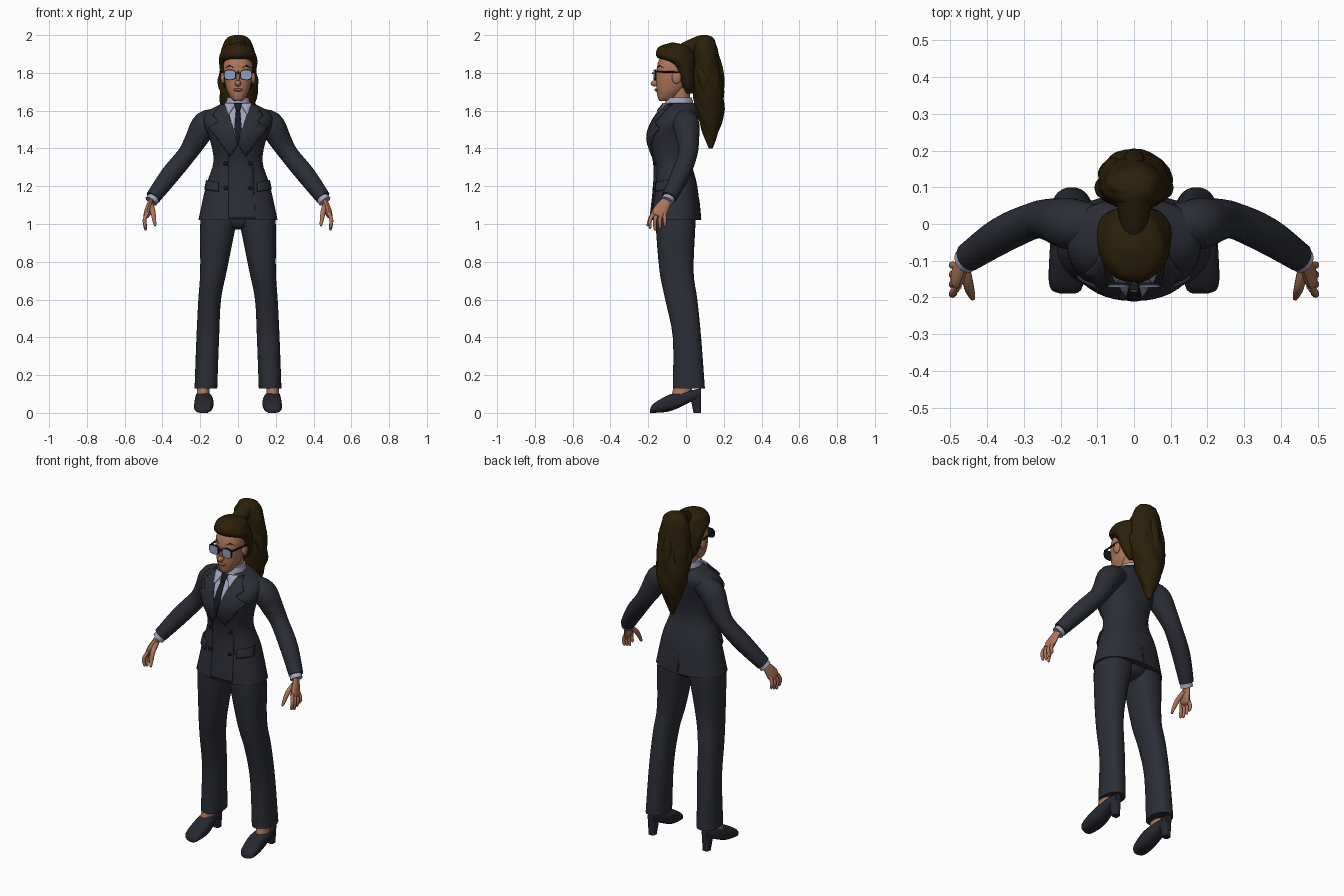
import bpy, bmesh, math
from mathutils import Vector
from mathutils.bvhtree import BVHTree

if "Cube" in bpy.data.objects:
    bpy.data.objects.remove(bpy.data.objects["Cube"])


def material(name, red, green, blue):
    mat = bpy.data.materials.new(name)
    mat.use_nodes = True
    colour = (red, green, blue, 1)
    mat.diffuse_color = colour
    mat.node_tree.nodes["Principled BSDF"].inputs["Base Color"].default_value = colour
    return mat


SUIT = material("dark navy suit", .025, .027, .037)
TIE = material("near black tie", .01, .01, .02)
SHIRT = material("pale lavender shirt", .36, .36, .5)
SKIN = material("warm skin", .42, .18, .1)
LIPS = material("lips", .25, .08, .06)
HAIR = material("dark brown hair", .024, .014, .003)
LENS = material("blue grey lens", .28, .35, .55)
FRAME = material("black frame", .01, .01, .01)
SHOE = material("charcoal shoe", .02, .02, .03)


def finish(bm, name, mat, mirror=False, thickness=0):
    """Turn a bmesh into a smooth-shaded object, optionally thickened and mirrored."""
    bmesh.ops.recalc_face_normals(bm, faces=bm.faces[:])
    mesh = bpy.data.meshes.new(name)
    bm.to_mesh(mesh)
    bm.free()
    mesh.materials.append(mat)
    part = bpy.data.objects.new(name, mesh)
    bpy.context.collection.objects.link(part)
    if thickness:
        solid = part.modifiers.new("thickness", 'SOLIDIFY')
        solid.thickness, solid.offset = thickness, 0
    if mirror:
        part.modifiers.new("mirror", 'MIRROR').use_mirror_merge = False
    for other in bpy.context.selected_objects:
        other.select_set(False)
    part.select_set(True)
    bpy.context.view_layer.objects.active = part
    bpy.ops.object.shade_smooth_by_angle(angle=math.radians(40))
    return part


def smooth_rows(rows, steps):
    """Catmull-Rom interpolation between cross-section rows."""
    result = []
    last = len(rows) - 1
    for i in range(last):
        before, start, end, after = (rows[max(0, min(last, k))] for k in range(i - 1, i + 3))
        for step in range(steps):
            t = step / steps
            result.append([b + t / 2 * (c - a + t * (2 * a - 5 * b + 4 * c - d + t * (3 * b - a - 3 * c + d)))
                           for a, b, c, d in zip(before, start, end, after)])
    return result + [list(rows[-1])]


def skin_rings(rings):
    """Join a stack of point rings into a closed skin."""
    bm = bmesh.new()
    loops = [[bm.verts.new(point) for point in ring] for ring in rings]
    for low, high in zip(loops, loops[1:]):
        for j in range(len(low)):
            bm.faces.new((low[j - 1], low[j], high[j], high[j - 1]))
    bm.faces.new(loops[0])
    bm.faces.new(loops[-1])
    return bm


def circle_angles(count):
    return [math.tau * j / count for j in range(count)]


def power(value, exponent):
    return math.copysign(abs(value) ** exponent, value)


def loft(name, mat, rows, axis='z', square=2, sides=32, mirror=False, ripple=0):
    """Rows are (position, x min, x max, other min, other max); x min may be left out when centred."""
    rows = [row if len(row) == 5 else (row[0], -row[1], *row[1:]) for row in rows]
    rings = []
    for h, left, right, low, high in smooth_rows(rows, 4):
        ring = []
        for angle in circle_angles(sides):
            wave = 1 + ripple * (math.sin(7 * angle + 9 * math.sin(h * 8)) + math.sin(3 * angle + h * 38))
            x = (left + right + wave * (right - left) * power(math.cos(angle), 2 / square)) / 2
            other = (low + high + wave * (high - low) * power(math.sin(angle), 2 / square)) / 2
            ring.append((x, other, h) if axis == 'z' else (x, h, other))
        rings.append(ring)
    return finish(skin_rings(rings), name, mat, mirror)


def tube(name, mat, path, mirror=True, sides=16, flat=1):
    """Path rows are (x, y, z, radius); flat squeezes the section sideways."""
    points = smooth_rows(path, 4)
    rings = []
    for i, point in enumerate(points):
        ahead, behind = points[min(i + 1, len(points) - 1)], points[max(i - 1, 0)]
        along = (Vector(ahead[:3]) - Vector(behind[:3])).normalized()
        wide = Vector((1, 0, 0)).cross(along).normalized()
        thin = along.cross(wide) * flat
        rings.append([Vector(point[:3]) + point[3] * (wide * math.cos(angle) + thin * math.sin(angle))
                      for angle in circle_angles(sides)])
    return finish(skin_rings(rings), name, mat, mirror)


def blob(name, mat, centre, size, mirror=False):
    bm = bmesh.new()
    bmesh.ops.create_uvsphere(bm, u_segments=20, v_segments=12, radius=1)
    bmesh.ops.scale(bm, vec=size, verts=bm.verts[:])
    bmesh.ops.translate(bm, vec=centre, verts=bm.verts[:])
    finish(bm, name, mat, mirror)


def drape(name, mat, target, outline, lift=.003, mirror=False, view=1, thickness=.008):
    """Lay a flat x-z outline over the front (view 1) or back (view -1) of a target."""
    tree = BVHTree.FromPolygons([v.co for v in target.data.vertices],
                                [face.vertices for face in target.data.polygons])
    bm = bmesh.new()
    bm.faces.new([bm.verts.new((x, 0, z)) for x, z in outline])
    for normal, values in zip((Vector((1, 0, 0)), Vector((0, 0, 1))), zip(*outline)):
        cut = min(values) + .015
        while cut < max(values):
            bmesh.ops.bisect_plane(bm, geom=bm.verts[:] + bm.edges[:] + bm.faces[:],
                                   plane_co=normal * cut, plane_no=normal)
            cut += .02
    for vert in bm.verts:
        start = Vector((vert.co.x, -view, vert.co.z))
        hit, normal = tree.ray_cast(start, Vector((0, view, 0)))[:2]
        if hit is None:
            hit, normal = tree.find_nearest(vert.co)[:2]
        vert.co = hit + normal * lift
    finish(bm, name, mat, mirror, thickness)


# Trousers
loft("trouser_leg", SUIT, [(1.08, 0, .18, -.15, .05), (1, .01, .2, -.16, .05), (.75, .06, .2, -.14, .04),
     (.6, .09, .21, -.11, .06), (.4, .1, .22, -.07, .08), (.13, .11, .23, -.07, .1)], square=2.3, mirror=True)
loft("trouser_seat", SUIT, [(.97, .03, -.1, 0), (1, .1, -.14, .04), (1.09, .16, -.15, .05)])

# Shoes and ankles
loft("shoe", SHOE, [(-.19, .16, .2, 0, .02), (-.17, .14, .23, 0, .05), (-.08, .13, .23, .01, .1),
     (.03, .15, .22, .06, .12), (.08, .16, .2, .08, .13)], axis='y', square=2.6, mirror=True)
loft("shoe_heel", SHOE, [(0, .16, .2, .04, .08), (.1, .15, .21, .02, .08)], square=3, mirror=True)
loft("ankle", SKIN, [(.08, .15, .22, -.08, .02), (.2, .15, .21, -.05, .05)], mirror=True)

# Jacket body
jacket = loft("jacket", SUIT, [(1.02, .21, -.19, .08), (1.2, .17, -.17, .06), (1.33, .13, -.17, .03),
              (1.45, .15, -.2, .04), (1.53, .18, -.18, .06), (1.59, .17, -.14, .07), (1.64, .08, -.1, .05)],
              square=2.3, sides=48)

# Jacket panel, shirt front, tie, lapels and pockets
drape("front_panel", SUIT, jacket, [(0, 1.42), (.08, 1.3), (.09, 1.03), (-.05, 1.03), (-.05, 1.4)], lift=.001)
drape("shirt_front", SHIRT, jacket, [(-.07, 1.63), (.07, 1.63), (0, 1.42)], lift=.001)
drape("tie_blade", TIE, jacket, [(-.01, 1.6), (.01, 1.6), (.02, 1.5), (0, 1.42), (-.02, 1.5)], lift=.007)
drape("tie_knot", TIE, jacket, [(-.02, 1.63), (.02, 1.63), (.01, 1.59), (-.01, 1.59)], lift=.014)
drape("collar_wing", SHIRT, jacket, [(.01, 1.63), (.07, 1.63), (.05, 1.57)], lift=.01, mirror=True)
drape("lapel", SUIT, jacket, [(.06, 1.62), (0, 1.42), (.04, 1.36), (.15, 1.51), (.1, 1.54), (.13, 1.57),
      (.09, 1.63)], lift=.006, mirror=True)
drape("pocket_flap", SUIT, jacket, [(.1, 1.22), (.16, 1.23), (.17, 1.18), (.1, 1.17)], lift=.006, mirror=True)
drape("breast_pocket", SUIT, jacket, [(.08, 1.47), (.14, 1.49), (.14, 1.51), (.08, 1.49)])
drape("back_vent", TIE, jacket, [(-.003, 1.03), (.003, 1.03), (0, 1.13)], lift=0, view=-1, thickness=.004)
for height in (1.32, 1.19):
    disc = [(.063 + .011 * math.cos(angle), height + .011 * math.sin(angle)) for angle in circle_angles(12)]
    drape("button", TIE, jacket, disc, lift=.005, mirror=True)

# Sleeves, cuffs and hands
tube("sleeve", SUIT, [(.09, 0, 1.56, .05), (.17, 0, 1.53, .07), (.22, .01, 1.45, .06), (.27, .01, 1.37, .05),
     (.36, -.03, 1.26, .05), (.45, -.09, 1.14, .04)], sides=24)
tube("shirt_cuff", SHIRT, [(.43, -.08, 1.16, .03), (.46, -.1, 1.12, .035)], sides=24)
tube("palm", SKIN, [(.45, -.09, 1.14, .025), (.465, -.11, 1.11, .03), (.48, -.14, 1.06, .04),
     (.49, -.15, 1.04, .025)], flat=.45)
for i in range(4):
    knuckle, tip = -.17 + .018 * i, -.19 + .026 * i
    end = .965 + .01 * abs(i - 1)
    tube("finger", SKIN, [(.48, knuckle, 1.06, .011), (.495, tip, 1.02, .01), (.49, tip, end + .01, .008),
         (.49, tip, end, .003)], sides=10)
tube("thumb", SKIN, [(.46, -.12, 1.1, .014), (.45, -.17, 1.06, .014), (.44, -.2, 1, .008), (.44, -.2, .99, .003)],
     sides=10)

# Neck and shirt collar
loft("neck", SKIN, [(1.6, .046, -.08, .02), (1.72, .046, -.08, .02)])
loft("shirt_collar", SHIRT, [(1.6, .075, -.13, .05), (1.67, .057, -.1, .03)])

# Head and face
face = loft("head", SKIN, [(1.65, .02, -.14, -.08), (1.67, .04, -.15, -.05), (1.73, .066, -.157, 0),
            (1.85, .076, -.15, .02), (1.94, .03, -.1, 0)], square=2.2)
blob("nose_tip", SKIN, (0, -.162, 1.745), (.016, .025, .017))
blob("nose_bridge", SKIN, (0, -.15, 1.775), (.01, .022, .04))
blob("lips", LIPS, (0, -.152, 1.71), (.025, .015, .009))
blob("ear", SKIN, (.08, -.05, 1.775), (.012, .025, .033), mirror=True)
drape("eyebrow", HAIR, face, [(.02, 1.826), (.045, 1.835), (.066, 1.826), (.045, 1.842)], lift=.001,
      mirror=True, thickness=.004)

# Glasses
for name, mat, front, edge in (("glasses_rim", FRAME, -.168, 0), ("glasses_lens", LENS, -.171, .004)):
    outline = (.011 + edge, .075 - edge, 1.762 + edge, 1.818 - edge)
    loft(name, mat, [(front, *outline), (front + .008, *outline)], axis='y', square=3, mirror=True)
loft("glasses_bridge", FRAME, [(-.18, .014, 1.795, 1.803), (-.16, .014, 1.795, 1.803)], axis='y', sides=12)
tube("glasses_arm", FRAME, [(.073, -.163, 1.807, .005), (.085, -.04, 1.803, .005)], sides=8)

# Swept-back hair and ponytail
loft("hair_cap", HAIR, [(1.69, .04, -.01, .04), (1.74, .08, -.03, .05), (1.84, .1, -.08, .05), (1.88, .1, -.15, .05),
     (1.91, .09, -.16, .04), (1.94, .07, -.14, .02), (1.96, .01, -.08, -.06)], sides=48, ripple=.008)
tube("hair_band", HAIR, [(0, -.03, 1.92, .03), (0, .01, 1.93, .04), (0, .08, 1.95, .05)], mirror=False)
loft("ponytail", HAIR, [(2, .02, .08, .11), (1.98, .06, .05, .15), (1.9, .09, .04, .17), (1.7, .1, .04, .2),
     (1.58, .075, .06, .2), (1.48, .04, .09, .17), (1.4, .01, .12, .14)], sides=56, ripple=.035)

# Loose locks fanned around the back of the ponytail
for i in range(5):
    angle = math.pi * i / 4
    x, y = .07 * math.cos(angle), .09 + .075 * math.sin(angle)
    top, end = 1.85 + .1 * math.sin(angle), 1.6 - .15 * math.sin(angle)
    middle = (top + end) / 2
    tube("hair_lock", HAIR, [(x * .6, y - .03, top, .015), (x, y, (top + middle) / 2, .03),
         (x * 1.1, y + .01, middle, .026), (x * .5, y - .01, end, .004)], mirror=False, sides=12)
